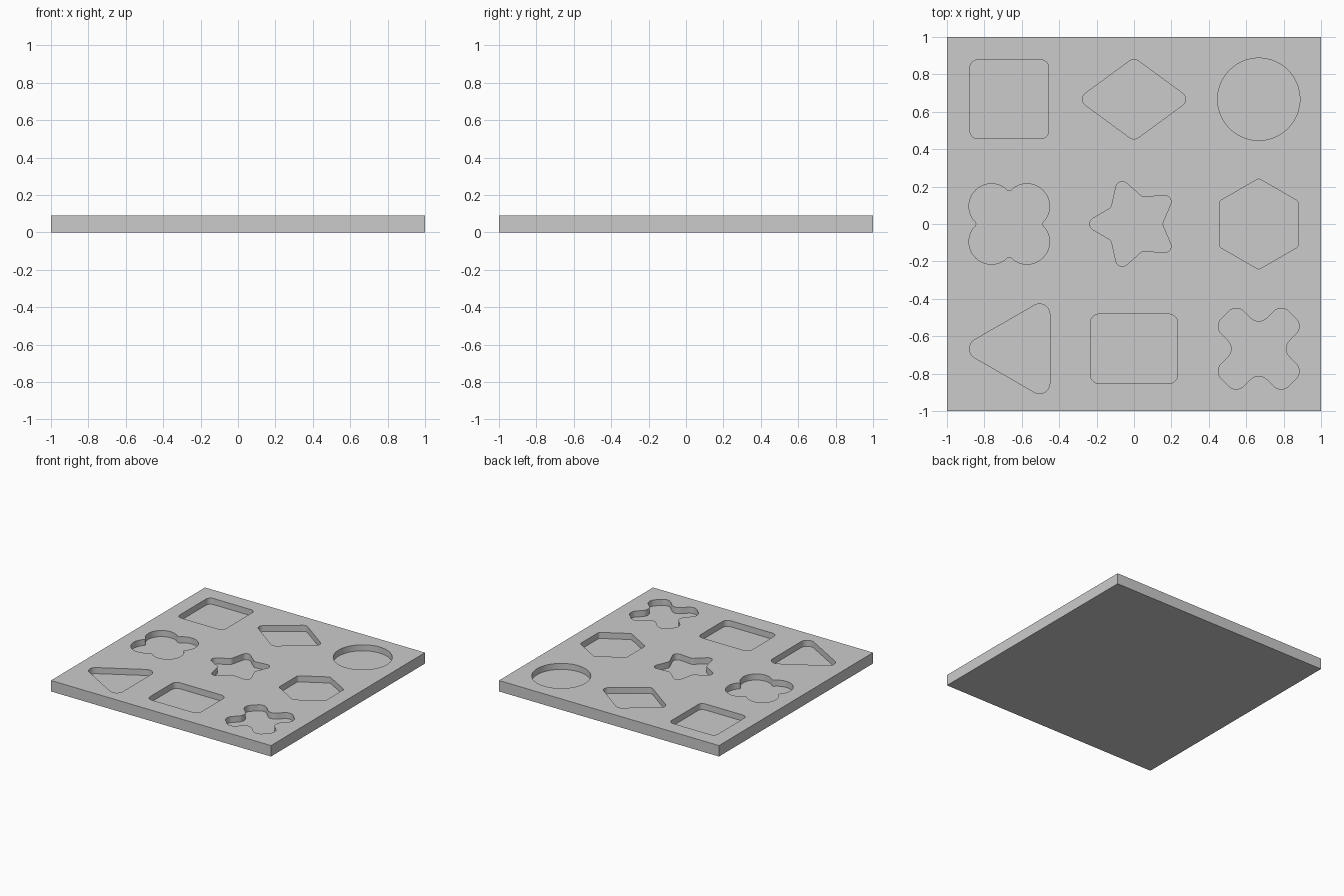
import bpy
import bmesh
from math import atan2, cos, pi, radians, sin, sqrt
from mathutils import Vector

THICK, FLOOR, PITCH = 0.09, 0.04, 0.667

cube = bpy.data.objects.get("Cube")
if cube:
    bpy.data.objects.remove(cube, do_unlink=True)

grey = bpy.data.materials.new("plain grey")
grey.use_nodes = True
grey.diffuse_color = (0.6, 0.6, 0.6, 1)
grey.node_tree.nodes["Principled BSDF"].inputs["Base Color"].default_value = (0.6, 0.6, 0.6, 1)


def arc(center, r, a0, a1, steps):
    return [Vector(center) + r * Vector((cos(a), sin(a)))
            for a in (a0 + (a1 - a0) * i / steps for i in range(steps + 1))]


def ring(radii, start):
    """Corners around a circle, cycling through the given radii."""
    n = len(radii)
    return [(r * cos(start + 2 * pi * i / n), r * sin(start + 2 * pi * i / n))
            for i, r in enumerate(radii)]


def rounded(corners, r, steps=8):
    """Replace each corner, convex or concave, with a tangent arc."""
    pts = [Vector(c) for c in corners]
    out = []
    for i, p in enumerate(pts):
        a = (pts[i - 1] - p).normalized()
        b = (pts[(i + 1) % len(pts)] - p).normalized()
        half = a.angle(b) / 2
        mid = p + (a + b).normalized() * r / sin(half)
        reach = r / (sin(half) / cos(half))
        u, v = p + a * reach - mid, p + b * reach - mid
        start = atan2(u.y, u.x)
        turn = (atan2(v.y, v.x) - start + pi) % (2 * pi) - pi
        out += arc(mid, r, start, start + turn, steps)
    return out


def box(w, h):
    return [(-w, -h), (w, -h), (w, h), (-w, h)]


def four_leaf(off, r, fillet):
    """Four round lobes with softened valleys."""
    rise = sqrt((r + fillet) ** 2 - off ** 2)
    phi = atan2(rise, -off)
    quarter = arc((off, off), r, pi / 2 - phi, phi, 24)[:-1]
    quarter += arc((0, off + rise), fillet, phi - pi, -phi, 6)[:-1]
    out = []
    for k in range(4):
        c, s = cos(k * pi / 2), sin(k * pi / 2)
        out += [Vector((c * p.x - s * p.y, s * p.x + c * p.y)) for p in quarter]
    return out


def diagonal_cross(w, length):
    """A plus sign turned by 45 degrees."""
    out = []
    for k in range(4):
        a = pi / 4 + k * pi / 2
        for x, y in ((length, -w), (length, w), (w, w)):
            out.append((x * cos(a) - y * sin(a), x * sin(a) + y * cos(a)))
    return out


def prism(name, outline, center, z0, z1):
    bm = bmesh.new()
    face = bm.faces.new([bm.verts.new((p[0] + center[0], p[1] + center[1], z0)) for p in outline])
    top = bmesh.ops.extrude_face_region(bm, geom=[face])["geom"]
    bmesh.ops.translate(bm, vec=(0, 0, z1 - z0),
                        verts=[v for v in top if isinstance(v, bmesh.types.BMVert)])
    bmesh.ops.recalc_face_normals(bm, faces=bm.faces)
    mesh = bpy.data.meshes.new(name)
    bm.to_mesh(mesh)
    bm.free()
    mesh.materials.append(grey)
    obj = bpy.data.objects.new(name, mesh)
    bpy.context.collection.objects.link(obj)
    return obj


# Pocket outlines: name, column, row, outline
pockets = [
    ("square", -1, 1, rounded(box(0.21, 0.21), 0.04)),
    ("diamond", 0, 1, rounded([(0.303, 0), (0, 0.222), (-0.303, 0), (0, -0.222)], 0.04)),
    ("circle", 1, 1, arc((0, 0), 0.22, 0, 2 * pi, 64)[:-1]),
    ("four_leaf", -1, 0, four_leaf(0.095, 0.12, 0.015)),
    ("star", 0, 0, rounded(ring([0.27, 0.15] * 5, pi), 0.035)),
    ("hexagon", 1, 0, rounded(ring([0.243] * 6, pi / 2), 0.02)),
    ("triangle", -1, -1, rounded([(-0.268, 0), (0.217, -0.28), (0.217, 0.28)], 0.055)),
    ("rectangle", 0, -1, rounded(box(0.233, 0.185), 0.045)),
    ("cross", 1, -1, rounded(diagonal_cross(0.085, 0.255), 0.06)),
]

# Board with every pocket cut into its top
board = prism("board", box(1, 1), (0, 0), 0, THICK)
cutters = []
for name, col, row, outline in pockets:
    cutter = prism(name + "_cutter", outline, (col * PITCH, row * PITCH), FLOOR, THICK + 0.1)
    cutter.hide_render = True
    cutters.append(cutter)
    mod = board.modifiers.new(name + "_pocket", "BOOLEAN")
    mod.operation, mod.solver, mod.object = "DIFFERENCE", "EXACT", cutter

# Bake the cuts and drop the cutters
depsgraph = bpy.context.evaluated_depsgraph_get()
cut_mesh = bpy.data.meshes.new_from_object(board.evaluated_get(depsgraph))
board.modifiers.clear()
board.data = cut_mesh
for cutter in cutters:
    bpy.data.objects.remove(cutter, do_unlink=True)

# Smooth pocket walls, crisp rims
bpy.ops.object.select_all(action="DESELECT")
board.select_set(True)
bpy.context.view_layer.objects.active = board
bpy.ops.object.shade_smooth_by_angle(angle=radians(30))
